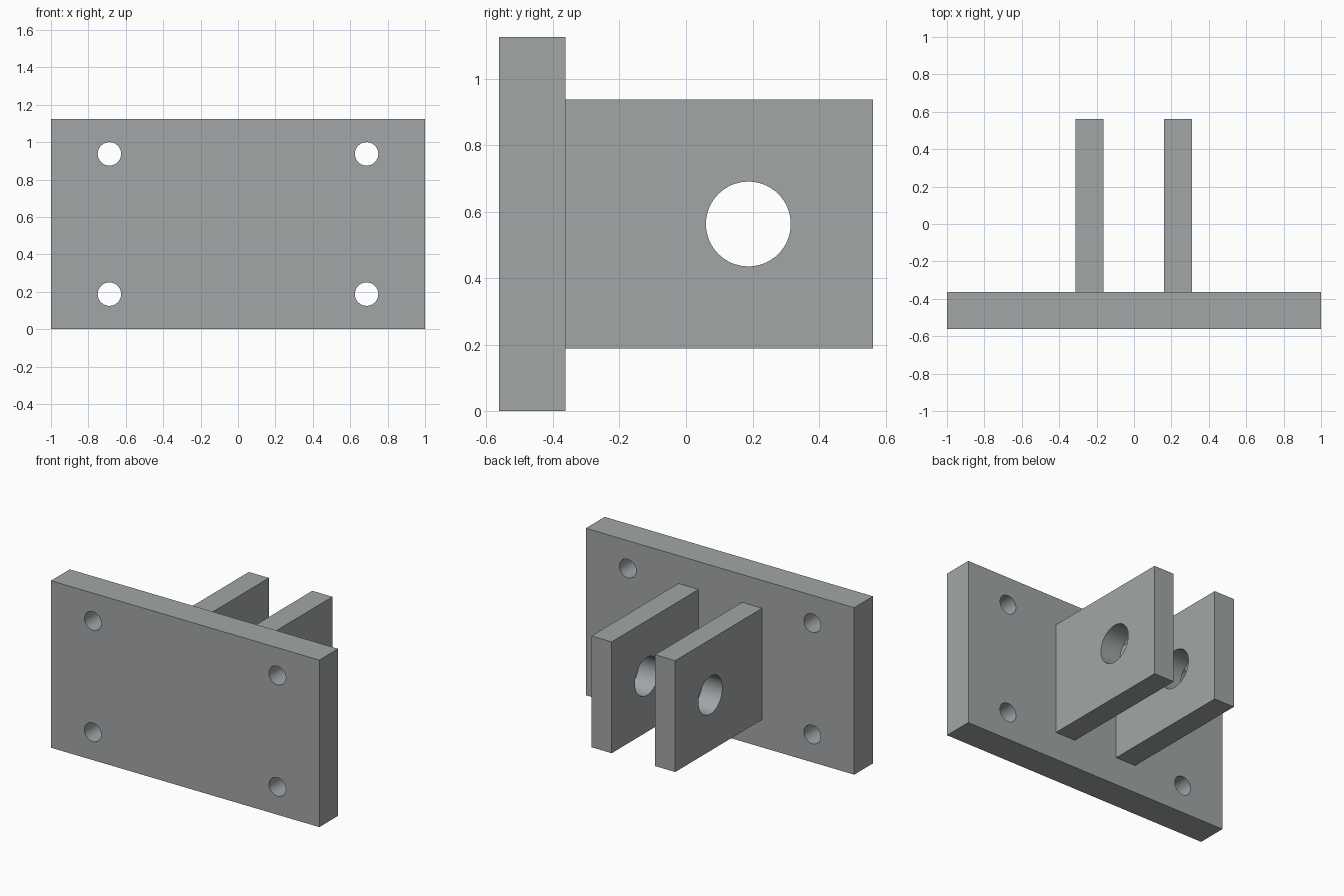
import bpy
from math import pi, radians

default = bpy.data.objects.get("Cube")
if default:
    bpy.data.objects.remove(default, do_unlink=True)

COLOUR = (0.36, 0.38, 0.39, 1)
metal = bpy.data.materials.new("plain_grey")
metal.use_nodes = True
metal.diffuse_color = COLOUR
metal.node_tree.nodes["Principled BSDF"].inputs["Base Color"].default_value = COLOUR


def block(name, low, high):
    """Box spanning two opposite corners."""
    centre = [(a + b) / 2 for a, b in zip(low, high)]
    bpy.ops.mesh.primitive_cube_add(size=1, location=centre)
    obj = bpy.context.object
    obj.name = name
    obj.scale = [b - a for a, b in zip(low, high)]
    bpy.ops.object.transform_apply(location=False, rotation=False, scale=True)
    obj.data.materials.append(metal)
    return obj


def drill(obj, centre, radius, rotation):
    """Cut one round through hole and remove the drill."""
    bpy.ops.mesh.primitive_cylinder_add(vertices=64, radius=radius, depth=0.5,
                                        location=centre, rotation=rotation)
    cutter = bpy.context.object
    cutter.hide_render = True
    cutter.data.materials.append(metal)
    mod = obj.modifiers.new("hole", "BOOLEAN")
    mod.operation = "DIFFERENCE"
    mod.solver = "EXACT"
    mod.object = cutter
    bpy.context.view_layer.objects.active = obj
    bpy.ops.object.modifier_apply(modifier=mod.name)
    bpy.data.objects.remove(cutter, do_unlink=True)


def finish(obj):
    bpy.ops.object.select_all(action="DESELECT")
    obj.select_set(True)
    bpy.context.view_layer.objects.active = obj
    bpy.ops.object.shade_smooth_by_angle(angle=radians(30))


FRONT, JOINT, BACK = -0.5625, -0.3625, 0.5625
HEIGHT = 1.125

# Mounting plate with a bolt hole near each corner
plate = block("mounting_plate", (-1, FRONT, 0), (1, JOINT, HEIGHT))
for x in (-0.6875, 0.6875):
    for z in (0.1875, 0.9375):
        drill(plate, (x, (FRONT + JOINT) / 2, z), 0.0625, (pi / 2, 0, 0))
finish(plate)

# Pair of lugs sharing one pin axis
for name, x in (("right_lug", -0.3135), ("left_lug", 0.16)):
    lug = block(name, (x, JOINT, 0.1875), (x + 0.15, BACK, 0.9375))
    drill(lug, (x + 0.075, 0.1875, HEIGHT / 2), 0.1275, (0, pi / 2, 0))
    finish(lug)
